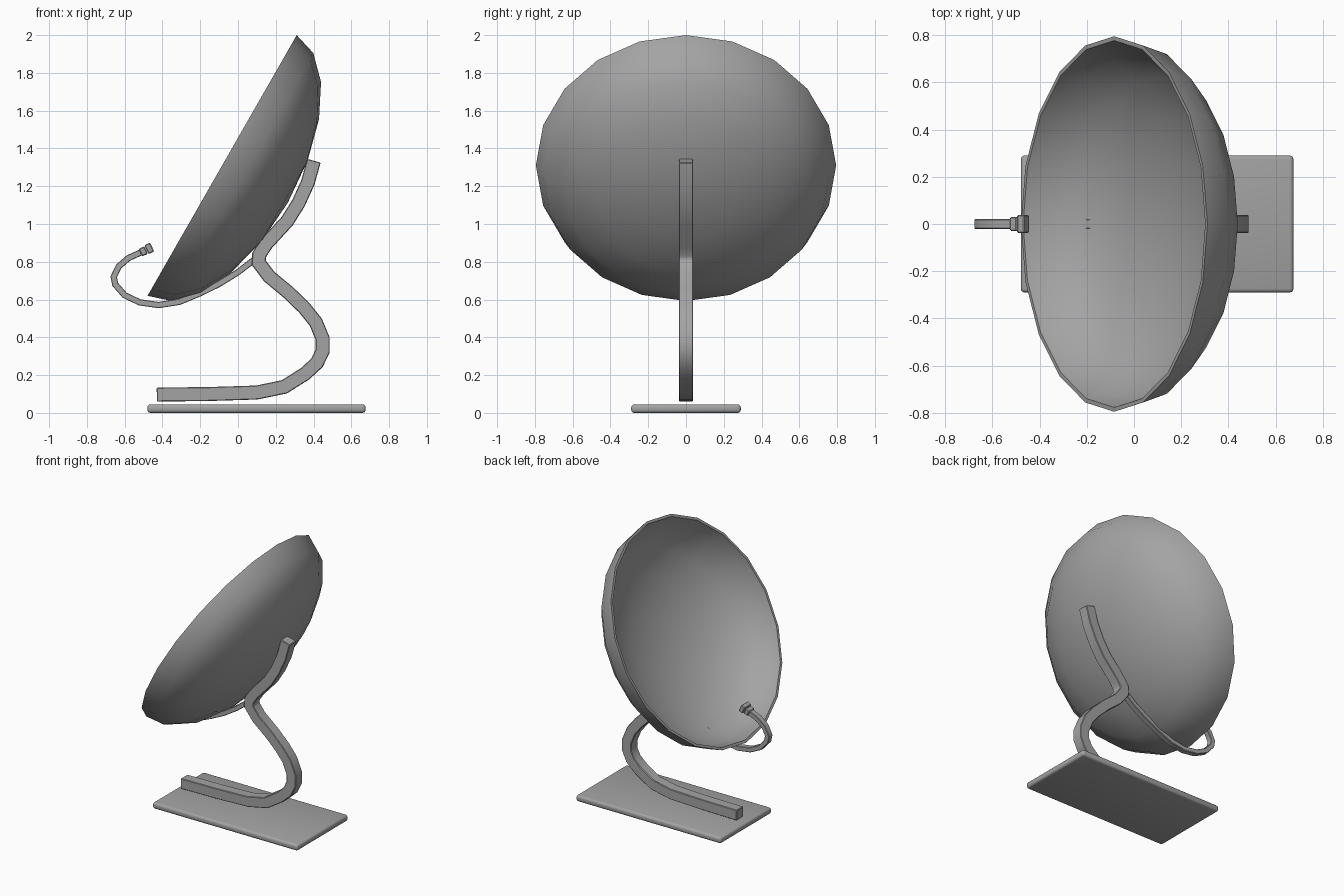
import bpy, bmesh, math
from mathutils import Matrix, Vector

if "Cube" in bpy.data.objects:
    bpy.data.objects.remove(bpy.data.objects["Cube"], do_unlink=True)

grey = bpy.data.materials.new("plain grey")
grey.use_nodes = True
grey.diffuse_color = (0.37, 0.37, 0.37, 1)
grey.node_tree.nodes["Principled BSDF"].inputs["Base Color"].default_value = (0.37, 0.37, 0.37, 1)


def finish(name, bm, angle=30, bevel=0, segments=2):
    """Turn a bmesh into a named, shaded object with optional rounded edges."""
    bmesh.ops.recalc_face_normals(bm, faces=bm.faces)
    mesh = bpy.data.meshes.new(name)
    bm.to_mesh(mesh)
    bm.free()
    mesh.materials.append(grey)
    ob = bpy.data.objects.new(name, mesh)
    bpy.context.collection.objects.link(ob)
    bpy.ops.object.select_all(action="DESELECT")
    ob.select_set(True)
    bpy.context.view_layer.objects.active = ob
    if bevel:
        mod = ob.modifiers.new("rounded edges", "BEVEL")
        mod.width = bevel
        mod.segments = segments
        bpy.ops.object.modifier_apply(modifier=mod.name)
    bpy.ops.object.shade_smooth_by_angle(angle=math.radians(angle))
    return ob


def box(name, size, centre, tilt=0, bevel=0.005, segments=1):
    bm = bmesh.new()
    bmesh.ops.create_cube(bm, size=1)
    bm.transform(Matrix.Translation(centre) @ Matrix.Rotation(-tilt, 4, "Y")
                 @ Matrix.Diagonal((*size, 1)))
    return finish(name, bm, 30, bevel, segments)


def swept_bar(name, path, thick, width, bevel):
    """Square bar following a path in the xz plane, with mitred joints."""
    pts = [Vector(p) for p in path]
    bm = bmesh.new()
    rings = []
    for i, p in enumerate(pts):
        a = (p - pts[i - 1]).normalized() if i else None
        b = (pts[i + 1] - p).normalized() if i + 1 < len(pts) else None
        a, b = a or b, b or a
        t = (a + b).normalized()
        side = Vector((-t.y, t.x)) * thick / 2 / max(t.dot(a), 0.5)
        rings.append([bm.verts.new((p.x + s * side.x, w * width / 2, p.y + s * side.y))
                      for s, w in ((1, 1), (1, -1), (-1, -1), (-1, 1))])
    for r, q in zip(rings, rings[1:]):
        for k in range(4):
            j = (k + 1) % 4
            bm.faces.new((r[k], r[j], q[j], q[k]))
    bm.faces.new(rings[0])
    bm.faces.new(rings[-1])
    return finish(name, bm, 30, bevel, 1)


# Base plate
box("base_plate", (1.155, 0.58, 0.045), (0.098, 0, 0.0275 - 0.005), bevel=0.016, segments=3)

# Curved stand: runs along the base, loops back and up behind the dish
swept_bar("stand_arm", [
    (-0.43, 0.097), (-0.15, 0.10), (0.1, 0.108), (0.245, 0.138), (0.355, 0.207),
    (0.418, 0.265), (0.448, 0.328), (0.448, 0.393), (0.412, 0.48), (0.352, 0.555),
    (0.27, 0.635), (0.165, 0.722), (0.11, 0.795), (0.112, 0.837), (0.15, 0.895),
    (0.26, 1.015), (0.32, 1.11), (0.37, 1.22), (0.402, 1.335)], 0.074, 0.076, 0.004)

# Thin feed arm curling under the dish to its open side
swept_bar("feed_arm", [
    (0.11, 0.83), (0.0, 0.745), (-0.1, 0.683), (-0.2, 0.634), (-0.31, 0.588),
    (-0.42, 0.571), (-0.52, 0.585), (-0.6, 0.623), (-0.65, 0.68), (-0.658, 0.72),
    (-0.632, 0.775), (-0.58, 0.82), (-0.5, 0.856)], 0.033, 0.042, 0.003)

# Receiver on the end of the feed arm
tilt = math.radians(26)
box("receiver_collar", (0.034, 0.06, 0.044), (-0.502, 0, 0.855), tilt)
box("receiver_head", (0.034, 0.078, 0.052), (-0.470, 0, 0.871), tilt)

# Dish: a flattened half sphere with a thin wall, lathed in twenty sides
radius, depth, steps = 0.795, 0.4, 5
bm = bmesh.new()
profile = []
for scale, order in ((1, range(steps, -1, -1)), (0.977, range(steps + 1))):
    for k in order:
        a = math.pi / 2 * k / steps
        profile.append(bm.verts.new((radius * scale * math.cos(a), 0,
                                     depth * scale * math.sin(a))))
edges = [bm.edges.new(pair) for pair in zip(profile, profile[1:])]
bmesh.ops.spin(bm, geom=profile + edges, cent=(0, 0, 0), axis=(0, 0, 1),
               angle=math.tau, steps=20, use_merge=False)
bmesh.ops.remove_doubles(bm, verts=bm.verts, dist=0.0005)
lean = Vector((0.79, 0, 1.38)).normalized()
back = Vector((lean.z, 0, -lean.x))
turn = Matrix((lean, (0, -1, 0), back)).transposed().to_4x4()
bm.transform(Matrix.Translation((-0.084, 0, 1.31)) @ turn)
finish("dish", bm, 40)
